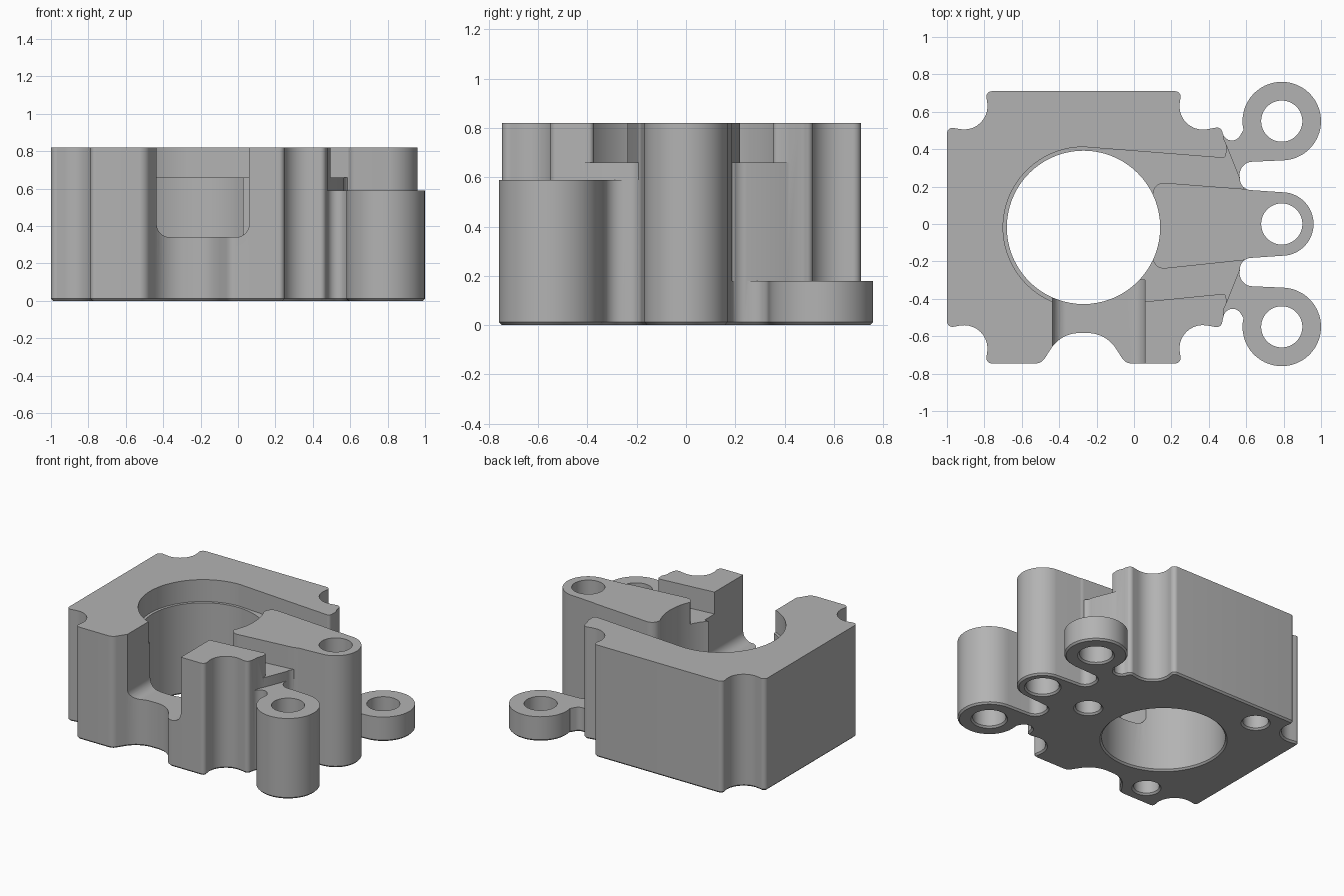
import bpy, bmesh, math
from mathutils import Vector

if "Cube" in bpy.data.objects:
    bpy.data.objects.remove(bpy.data.objects["Cube"], do_unlink=True)

MID = -0.018          # y of the housing centre line
BORE = (-0.27, MID)
TOP = 0.82
POCKET = 0.66
CHAMFER = 0.012


def arc(cx, cy, r, start, end, n=40):
    """Points on a circular arc, angles in degrees."""
    steps = [math.radians(start + (end - start) * i / n) for i in range(n + 1)]
    return [(cx + r * math.cos(a), cy + r * math.sin(a), 0) for a in steps]


def circle(cx, cy, r, n=72):
    return arc(cx, cy, r, 0, 360, n)[:-1]


def rounded(points, n=10):
    """Turn (x, y, radius) corners into a filleted outline, counter-clockwise."""
    out = []
    for i, (x, y, r) in enumerate(points):
        p = Vector((x, y))
        if not r:
            out.append(p)
            continue
        a = (Vector(points[i - 1][:2]) - p).normalized()
        b = (Vector(points[(i + 1) % len(points)][:2]) - p).normalized()
        half = a.angle(b) / 2
        centre = p + (a + b).normalized() * r / math.sin(half)
        u = p + a * r / math.tan(half) - centre
        v = p + b * r / math.tan(half) - centre
        sweep = math.atan2(u.x * v.y - u.y * v.x, u.dot(v))
        for k in range(n + 1):
            s = sweep * k / n
            out.append(centre + Vector((u.x * math.cos(s) - u.y * math.sin(s),
                                        u.x * math.sin(s) + u.y * math.cos(s))))
    area = sum(out[i - 1].x * p.y - out[i - 1].y * p.x for i, p in enumerate(out))
    return out if area > 0 else out[::-1]


def inset(outline, d):
    """Offset an outline inwards by d."""
    res = []
    for i, p in enumerate(outline):
        a = (p - outline[i - 1]).normalized()
        b = (outline[(i + 1) % len(outline)] - p).normalized()
        na, nb = Vector((-a.y, a.x)), Vector((-b.y, b.x))
        res.append(p + (na + nb) * d / (1 + max(na.dot(nb), -0.5)))
    return res


def prism(name, points, z0, z1, chamfer=0):
    """Extruded outline; chamfer insets (or flares, if negative) the lower rim."""
    outline = rounded(points)
    levels = [(outline, z0 + abs(chamfer)), (outline, z1)]
    if chamfer:
        levels.insert(0, (inset(outline, chamfer), z0))
    bm = bmesh.new()
    rings = [[bm.verts.new((p.x, p.y, z)) for p in o] for o, z in levels]
    bm.faces.new(rings[0][::-1])
    bm.faces.new(rings[-1])
    for lo, hi in zip(rings, rings[1:]):
        for i in range(len(lo)):
            bm.faces.new((lo[i - 1], lo[i], hi[i], hi[i - 1]))
    mesh = bpy.data.meshes.new(name)
    bm.to_mesh(mesh)
    bm.free()
    obj = bpy.data.objects.new(name, mesh)
    bpy.context.collection.objects.link(obj)
    return obj


def cut(target, cutter, keep=False):
    mod = target.modifiers.new("cut", 'BOOLEAN')
    mod.operation = 'DIFFERENCE'
    mod.solver = 'EXACT'
    mod.object = cutter
    bpy.context.view_layer.objects.active = target
    bpy.ops.object.modifier_apply(modifier=mod.name)
    if not keep:
        bpy.data.objects.remove(cutter, do_unlink=True)


def hole(target, x, y, r, top):
    """Round hole from below with a chamfered mouth."""
    cut(target, prism("hole_cutter", circle(x, y, r), -0.02, top, -0.02 - CHAMFER))


# Footprint: square housing with scooped corners, plus webs and three lugs
housing_half = [(-1, 0.52, 0.03), (-0.755, 0.475, 0.125), (-0.795, 0.71, 0.03),
                (0.255, 0.71, 0.03), (0.215, 0.475, 0.125), (0.465, 0.52, 0.03)]
lug_half = [(0.505, 0.37, 0.05)] + arc(0.79, 0.55, 0.21, 193, -88) + \
           [(0.56, 0.33, 0.07), (0.57, 0.185, 0.06)]
front_scoop = [(-0.045, 2 * MID - 0.71, 0.06), (-0.15, -0.583, 0.18),
               (-0.39, -0.583, 0.18), (-0.495, 2 * MID - 0.71, 0.06)]
upper = housing_half + lug_half
lower = [(x, -y, r) for x, y, r in lug_half[::-1]] + \
        [(x, 2 * MID - y, r) for x, y, r in housing_half[::-1]]
footprint = upper + arc(0.79, 0, 0.17, 82, -82) + lower[:-3] + front_scoop + lower[-3:]
body = prism("motor_housing", footprint, 0, TOP, CHAMFER)

# Central arm kept at full height while the areas around it are lowered
arm = prism("arm_keeper", [(0.10, 0.225, 0.06), (0.79, 0.172, 0), (1.2, 0.172, 0),
                           (1.2, -0.172, 0), (0.79, -0.172, 0), (0.10, -0.245, 0.06)],
            -0.5, 1.5)
arm.hide_render = True

# Shallow pocket: counterbore opening into a slot on each side of the arm
pocket = arc(*BORE, 0.43, 270, 90, 60) + [
    (0.492, 0.352, 0.02), (0.497, 0.46, 0), (0.72, 0.46, 0),
    (0.72, -0.48, 0), (0.497, -0.48, 0), (0.492, -0.372, 0.02)]
pocket_cutter = prism("pocket_cutter", pocket, POCKET, 1.2)

# Low back lug and taller front lug
lug_area = [(0.48, 0.9, 0), (0.478, 0.46, 0), (0.5, 0.41, 0), (0.6, 0.16, 0),
            (1.1, 0.1, 0), (1.1, 0.9, 0)]
back_cutter = prism("back_lug_cutter", lug_area, 0.18, 1.3)
front_cutter = prism("front_lug_cutter", [(x, -y, r) for x, y, r in lug_area], 0.59, 1.3)
for cutter in (pocket_cutter, back_cutter, front_cutter):
    cut(cutter, arm, keep=True)
    cut(body, cutter)
bpy.data.objects.remove(arm, do_unlink=True)

# Front channel with rounded floor, drawn upright then turned to run along y
channel = prism("channel_cutter", [(-0.435, 0.34, 0.07), (0.06, 0.34, 0.07),
                                   (0.06, 1.1, 0), (-0.435, 1.1, 0)], 0.3, 1.0)
for v in channel.data.vertices:
    v.co = (v.co.x, -v.co.z, v.co.y)
channel.data.flip_normals()
bm = bmesh.new()
bm.from_mesh(channel.data)
bmesh.ops.recalc_face_normals(bm, faces=bm.faces)
bm.to_mesh(channel.data)
bm.free()
cut(body, channel)

# Main bore, lug holes and three blind screw holes underneath
hole(body, *BORE, 0.41, 1.4)
for y in (-0.55, 0, 0.55):
    hole(body, 0.79, y, 0.11, 1.4)
for angle in (0, 120, 240):
    a = math.radians(angle)
    hole(body, BORE[0] + 0.65 * math.cos(a), MID + 0.65 * math.sin(a), 0.085, 0.4)

# Plain grey finish
grey = bpy.data.materials.new("plain grey")
grey.use_nodes = True
colour = (0.45, 0.45, 0.45, 1)
grey.diffuse_color = colour
grey.node_tree.nodes["Principled BSDF"].inputs["Base Color"].default_value = colour
body.data.materials.clear()
body.data.materials.append(grey)
for face in body.data.polygons:
    face.material_index = 0

bpy.ops.object.select_all(action='DESELECT')
body.select_set(True)
bpy.context.view_layer.objects.active = body
bpy.ops.object.shade_smooth_by_angle(angle=math.radians(30))
